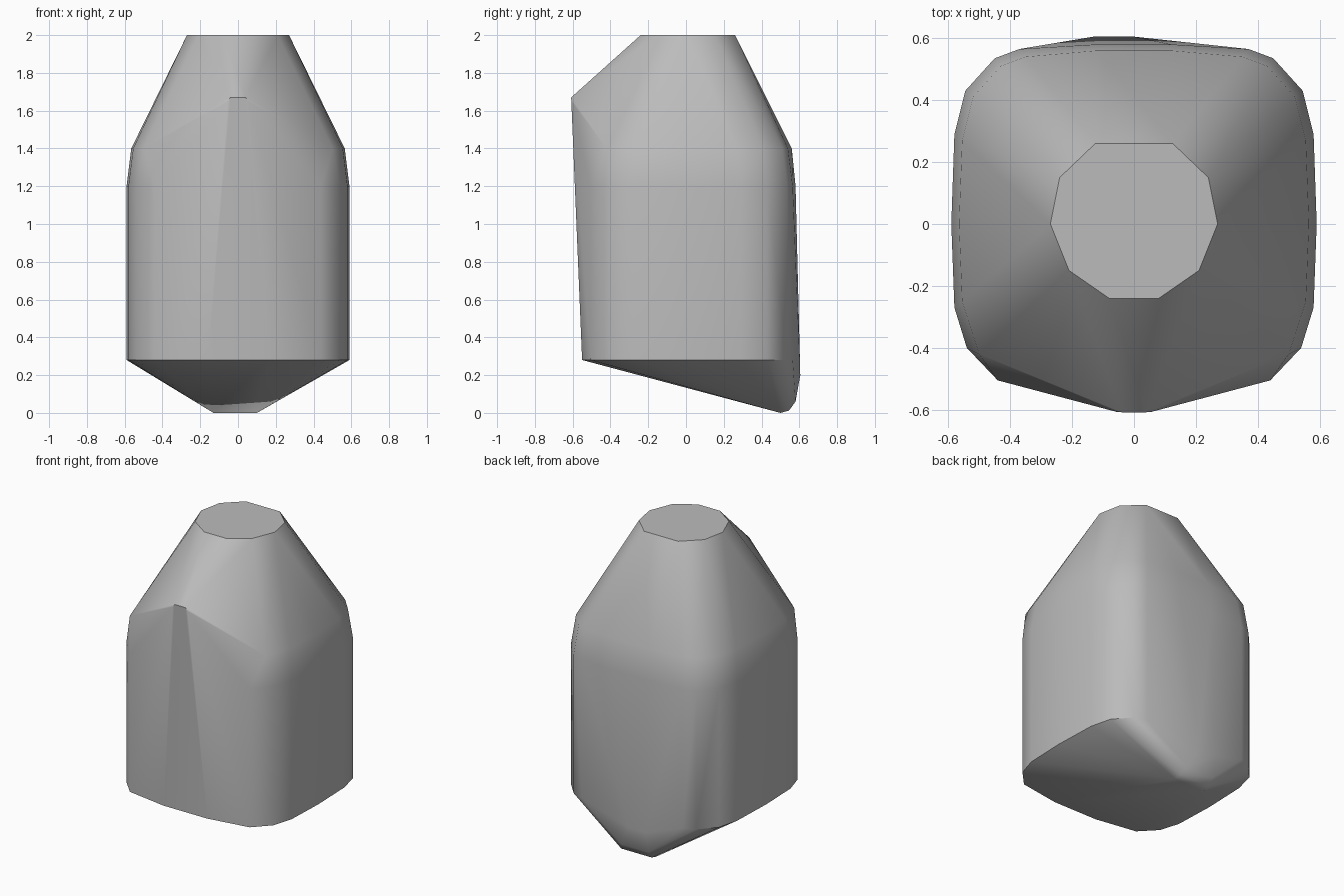
import bpy
import bmesh
import math

cube = bpy.data.objects.get("Cube")
if cube:
    bpy.data.objects.remove(cube, do_unlink=True)

# Single grey surface colour
grey = bpy.data.materials.new("plain grey")
grey.use_nodes = True
grey.diffuse_color = (0.5, 0.5, 0.5, 1)
grey.node_tree.nodes["Principled BSDF"].inputs["Base Color"].default_value = (0.5, 0.5, 0.5, 1)


def mirrored(half, z):
    """Half outline on +x, reflected to -x, placed at height z."""
    return [(side * x, y, z) for x, y in half for side in (1, -1)]


# Rounded-square body outline, right half, back to front
body_half = [(0.10, 0.59), (0.37, 0.565), (0.45, 0.535), (0.545, 0.43), (0.58, 0.29),
             (0.59, 0.0), (0.58, -0.27), (0.54, -0.40), (0.44, -0.505), (0.16, -0.55)]
shoulder_half = [(0.12, 0.56), (0.35, 0.54), (0.43, 0.51), (0.52, 0.41), (0.555, 0.27),
                 (0.565, 0.0), (0.555, -0.25), (0.50, -0.42)]
# Flat ten-sided top
top_half = [(0.125, 0.26), (0.24, 0.15), (0.27, 0.0), (0.21, -0.15), (0.08, -0.24)]

points = mirrored(body_half, 0.28) + mirrored(body_half[1:9], 1.2)
points += mirrored([(0.12, 0.58)], 1.2)
points += mirrored(shoulder_half, 1.4) + mirrored(top_half, 2.0)

# Front peak
points += mirrored([(0.04, -0.608)], 1.67) + mirrored([(0.055, -0.607)], 1.65)

# Rounded heel at the lower back
for y, z in ((0.50, 0.0), (0.545, 0.012), (0.58, 0.06), (0.605, 0.2)):
    points += [(0.10 - z * 0.5, y, z), (-0.13, y, z)]

# Wrap the outlines in one faceted shell
bm = bmesh.new()
for p in points:
    bm.verts.new(p)
hull = bmesh.ops.convex_hull(bm, input=bm.verts[:])
spare = [v for v in bm.verts if not v.link_faces]
bmesh.ops.delete(bm, geom=spare, context="VERTS")
bmesh.ops.dissolve_limit(bm, angle_limit=math.radians(0.5), verts=bm.verts[:], edges=bm.edges[:])
bmesh.ops.recalc_face_normals(bm, faces=bm.faces[:])
mesh = bpy.data.meshes.new("tapered_shell")
bm.to_mesh(mesh)
bm.free()
mesh.materials.append(grey)

shell = bpy.data.objects.new("tapered_shell", mesh)
bpy.context.collection.objects.link(shell)
bpy.context.view_layer.objects.active = shell
shell.select_set(True)
bpy.ops.object.shade_smooth_by_angle(angle=math.radians(35))
